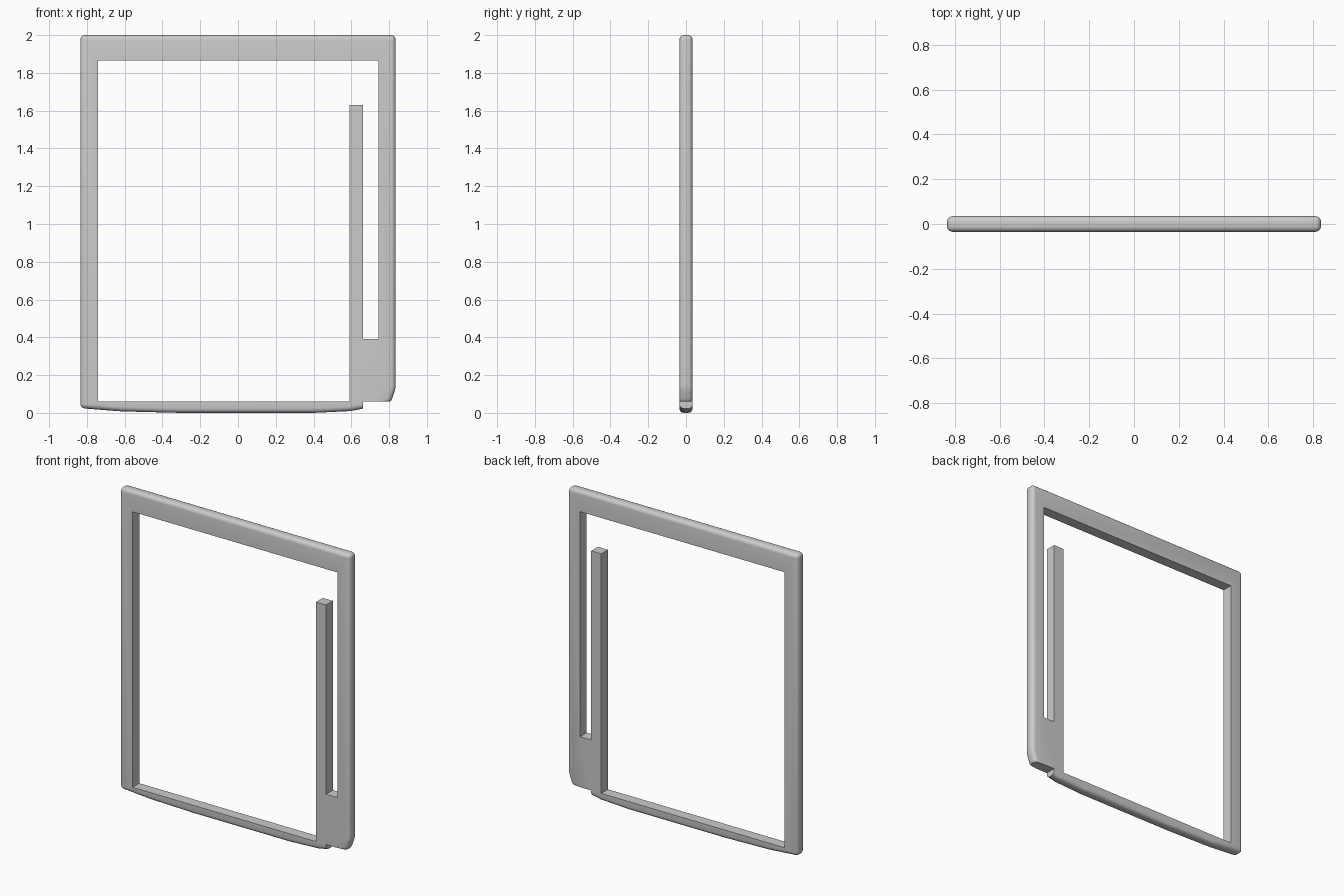
import bpy, bmesh

if "Cube" in bpy.data.objects:
    bpy.data.objects.remove(bpy.data.objects["Cube"])

HALF = 0.035  # half thickness of the frame


def prism(name, outline, half, bevel=0.0):
    """Extrude an x/z outline along y, optionally rounding every edge."""
    bm = bmesh.new()
    face = bm.faces.new([bm.verts.new((x, -half, z)) for x, z in outline])
    ext = bmesh.ops.extrude_face_region(bm, geom=[face])
    verts = [g for g in ext["geom"] if isinstance(g, bmesh.types.BMVert)]
    bmesh.ops.translate(bm, verts=verts, vec=(0, 2 * half, 0))
    bmesh.ops.recalc_face_normals(bm, faces=bm.faces)
    if bevel:
        bmesh.ops.bevel(bm, geom=list(bm.edges), offset=bevel, segments=5,
                        profile=0.5, affect='EDGES', clamp_overlap=True)
    mesh = bpy.data.meshes.new(name)
    bm.to_mesh(mesh)
    bm.free()
    obj = bpy.data.objects.new(name, mesh)
    bpy.context.collection.objects.link(obj)
    return obj


def cut(obj, outline):
    """Cut a straight-sided hole through the object."""
    cutter = prism("cutter", outline, 0.2)
    cutter.hide_render = True
    mod = obj.modifiers.new("cut", 'BOOLEAN')
    mod.operation = 'DIFFERENCE'
    mod.solver = 'EXACT'
    mod.object = cutter
    bpy.context.view_layer.objects.active = obj
    bpy.ops.object.modifier_apply(modifier=mod.name)
    bpy.data.objects.remove(cutter)


# Rounded slab with a slightly bowed bottom edge and a clipped lower right corner
frame = prism("frame", [
    (-0.835, 0.025), (-0.62, 0.008), (-0.3, 0.0), (0.4, 0.0), (0.6, 0.01),
    (0.7, 0.03), (0.81, 0.055), (0.835, 0.13), (0.835, 2.0), (-0.835, 2.0),
], HALF, 0.025)

# Opening, leaving the upright post and the block at its foot
cut(frame, [
    (-0.74, 0.06), (0.59, 0.06), (0.59, 1.63), (0.663, 1.63),
    (0.663, 0.39), (0.745, 0.39), (0.745, 1.865), (-0.74, 1.865),
])

# Notch under the lower right corner
cut(frame, [(0.663, -0.1), (1.0, -0.1), (1.0, 0.06), (0.663, 0.06)])

# Smooth rounded rim, sharp cut edges
bpy.ops.object.select_all(action='DESELECT')
frame.select_set(True)
bpy.context.view_layer.objects.active = frame
bpy.ops.object.shade_smooth_by_angle(angle=0.6)
